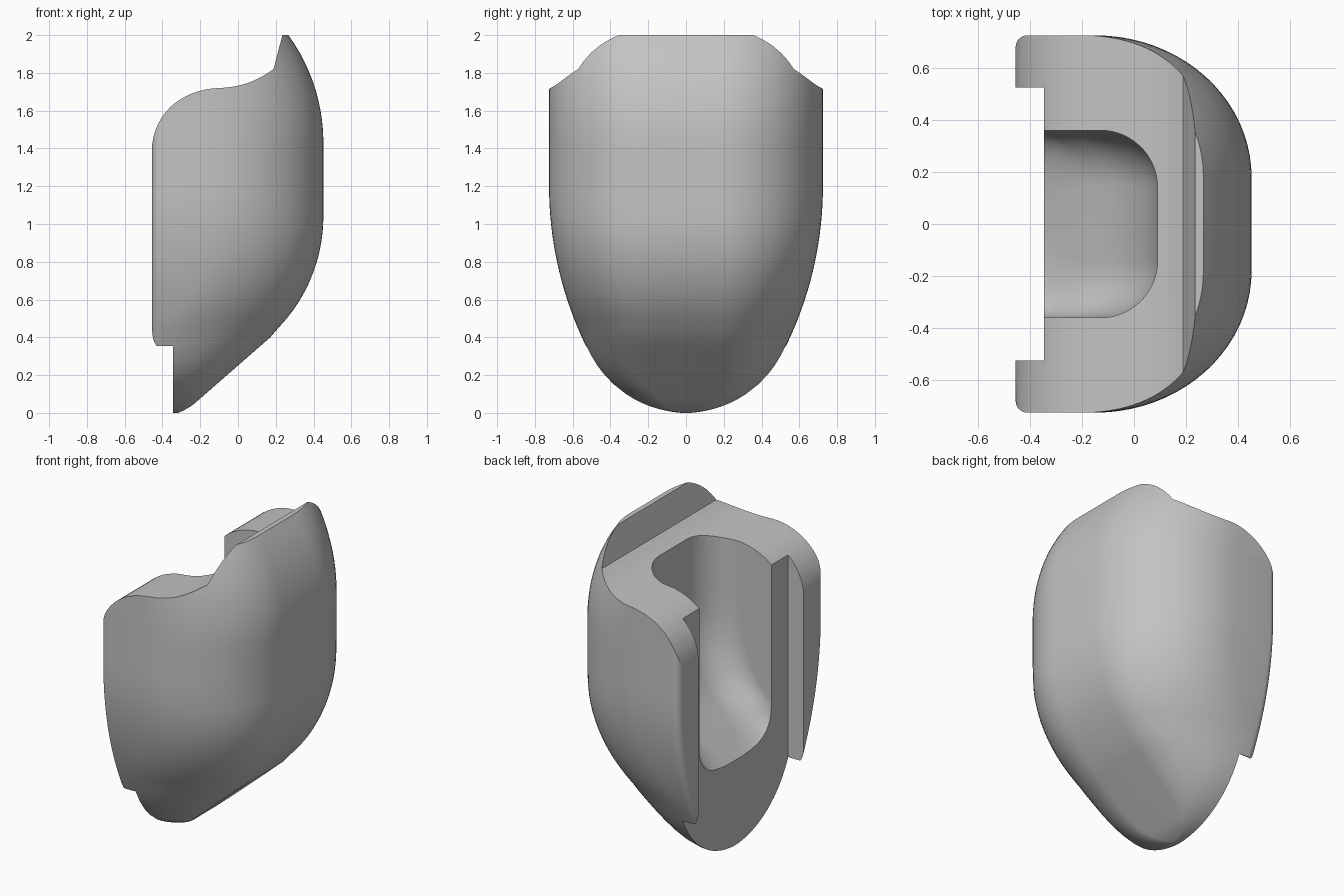
import bpy, bmesh, math
from mathutils import Vector
from mathutils.geometry import interpolate_bezier

if "Cube" in bpy.data.objects:
    bpy.data.objects.remove(bpy.data.objects["Cube"], do_unlink=True)

grey = bpy.data.materials.new("plain grey")
grey.use_nodes = True
grey.diffuse_color = (0.55, 0.55, 0.55, 1)
grey.node_tree.nodes["Principled BSDF"].inputs["Base Color"].default_value = (0.55, 0.55, 0.55, 1)


def smooth_value(keys, z):
    """Smoothly interpolate a list of (height, value) keys."""
    z = min(max(z, keys[0][0]), keys[-1][0])
    i = 0
    while i < len(keys) - 2 and z > keys[i + 1][0]:
        i += 1

    def slope(j):
        a, b = keys[max(j - 1, 0)], keys[min(j + 1, len(keys) - 1)]
        return (b[1] - a[1]) / (b[0] - a[0])

    (z0, v0), (z1, v1) = keys[i], keys[i + 1]
    h = z1 - z0
    t = (z - z0) / h
    return ((2*t**3 - 3*t**2 + 1) * v0 + (t**3 - 2*t**2 + t) * h * slope(i)
            + (3*t**2 - 2*t**3) * v1 + (t**3 - t**2) * h * slope(i + 1))


def arc(z, centre_z, radius, edge):
    """Outline of a circle whose widest point lies at edge."""
    return edge - radius + math.sqrt(max(0, radius**2 - (z - centre_z)**2))


def finish(name, bm):
    bmesh.ops.recalc_face_normals(bm, faces=bm.faces)
    mesh = bpy.data.meshes.new(name)
    bm.to_mesh(mesh)
    bm.free()
    mesh.materials.append(grey)
    obj = bpy.data.objects.new(name, mesh)
    bpy.context.collection.objects.link(obj)
    return obj


def section(x_min, x_max, width, rx, ry, fillet):
    """D-shaped outline: elliptical corners at +x, small fillets at -x."""
    half = []
    for i in range(21):
        a = math.pi / 2 * i / 20
        half.append((x_max - rx + rx * math.cos(a), width - ry + ry * math.sin(a)))
    for i in range(7):
        a = math.pi / 2 * (1 + i / 6)
        half.append((x_min + fillet + fillet * math.cos(a), width - fillet + fillet * math.sin(a)))
    return half + [(x, -y) for x, y in reversed(half)]


def loft(name, heights, outline):
    bm = bmesh.new()
    rings = [[bm.verts.new((x, y, z)) for x, y in outline(z)] for z in heights]
    for low, high in zip(rings, rings[1:]):
        for i in range(len(low)):
            j = (i + 1) % len(low)
            bm.faces.new((low[i], low[j], high[j], high[i]))
    bm.faces.new(rings[0])
    bm.faces.new(rings[-1])
    return finish(name, bm)


def box(name, low, high):
    bm = bmesh.new()
    bmesh.ops.create_cube(bm, size=1)
    for v in bm.verts:
        v.co = [b if c > 0 else a for a, b, c in zip(low, high, v.co)]
    return finish(name, bm)


def prism(name, profile, depth):
    """Extrude an x-z profile symmetrically along y."""
    bm = bmesh.new()
    face = bm.faces.new([bm.verts.new((x, -depth, z)) for x, z in profile])
    ext = bmesh.ops.extrude_face_region(bm, geom=[face])["geom"]
    verts = [g for g in ext if isinstance(g, bmesh.types.BMVert)]
    bmesh.ops.translate(bm, verts=verts, vec=(0, 2 * depth, 0))
    return finish(name, bm)


# Body: a rounded shell narrowing to a straight sloped toe
def reach(z):
    if z > 1.43:
        return arc(z, 1.43, .97, .452)
    if z > 1.04:
        return .452
    if z > .4:
        return arc(z, 1.04, .85, .452)
    toe = max(0, 1 - z / .05)
    return .171 - 1.145 * (.4 - z) - .03 * toe**2


def girth(z):
    if z > 1.2:
        return .725
    if z > .306:
        return arc(z, 1.2, 1.929, .725)
    return max(.03, arc(z, .57, .57, .57))


def body_outline(z):
    x, w = reach(z), girth(z)
    return section(-.455, x, w, min(.6, x + .4), w - min(.18, .5 * w), min(.045, w * .5))


levels = [0, .004, .01, .02, .035, .05, .075] + [.1 + .05 * i for i in range(39)]
body = loft("body", levels, body_outline)

# Cavity: rounded pocket with a sloped floor, open at the back and top
floor = [(.52, -.36), (.68, -.21), (.84, -.06), (1, .03), (1.15, .075), (1.3, .09), (2.1, .09)]


def cavity_outline(z):
    d = max(0, .72 - z) / .2
    w = .16 + .2 * math.sqrt(max(0, 1 - d * d))
    x = smooth_value(floor, z)
    return section(-.7, x, w, min(.22, max(.02, x + .38)), min(.22, w - .02), .01)


cavity_levels = [.72 - .2 * math.cos(math.pi / 2 * i / 10) for i in range(10)]
cavity_levels += [.72 + .05 * i for i in range(12)] + [1.4, 2.1]
cavity = loft("cavity_cutter", cavity_levels, cavity_outline)

# Top: wavy shoulder rising to a thin lip
spans = [((-.457, 1.38), (-.455, 1.6), (-.28, 1.715), (-.1, 1.72)),
         ((-.1, 1.72), (.02, 1.725), (.1, 1.757), (.188, 1.82))]
curve = []
for span in spans:
    curve += [(p.x, p.y) for p in interpolate_bezier(*[Vector(p) for p in span], 16)][:-1]
curve += [(.188, 1.82), (.235, 2), (.261, 2.1), (-.7, 2.1), (-.7, 1.38)]
top = prism("top_cutter", curve, 1)

# Back slot between the two flanges, and the step beneath them
slot = box("slot_cutter", (-.8, -.525, -.2), (-.345, .525, 2.3))
step = box("step_cutter", (-.75, -1, -.3), (-.345, 1, .355))

bpy.context.view_layer.objects.active = body
for cutter in (top, slot, step, cavity):
    cutter.hide_render = True
    mod = body.modifiers.new(cutter.name, "BOOLEAN")
    mod.operation = "DIFFERENCE"
    mod.solver = "EXACT"
    mod.object = cutter
    bpy.ops.object.modifier_apply(modifier=mod.name)
    bpy.data.objects.remove(cutter, do_unlink=True)

bpy.ops.object.select_all(action="DESELECT")
body.select_set(True)
bpy.ops.object.shade_smooth_by_angle(angle=math.radians(30))
